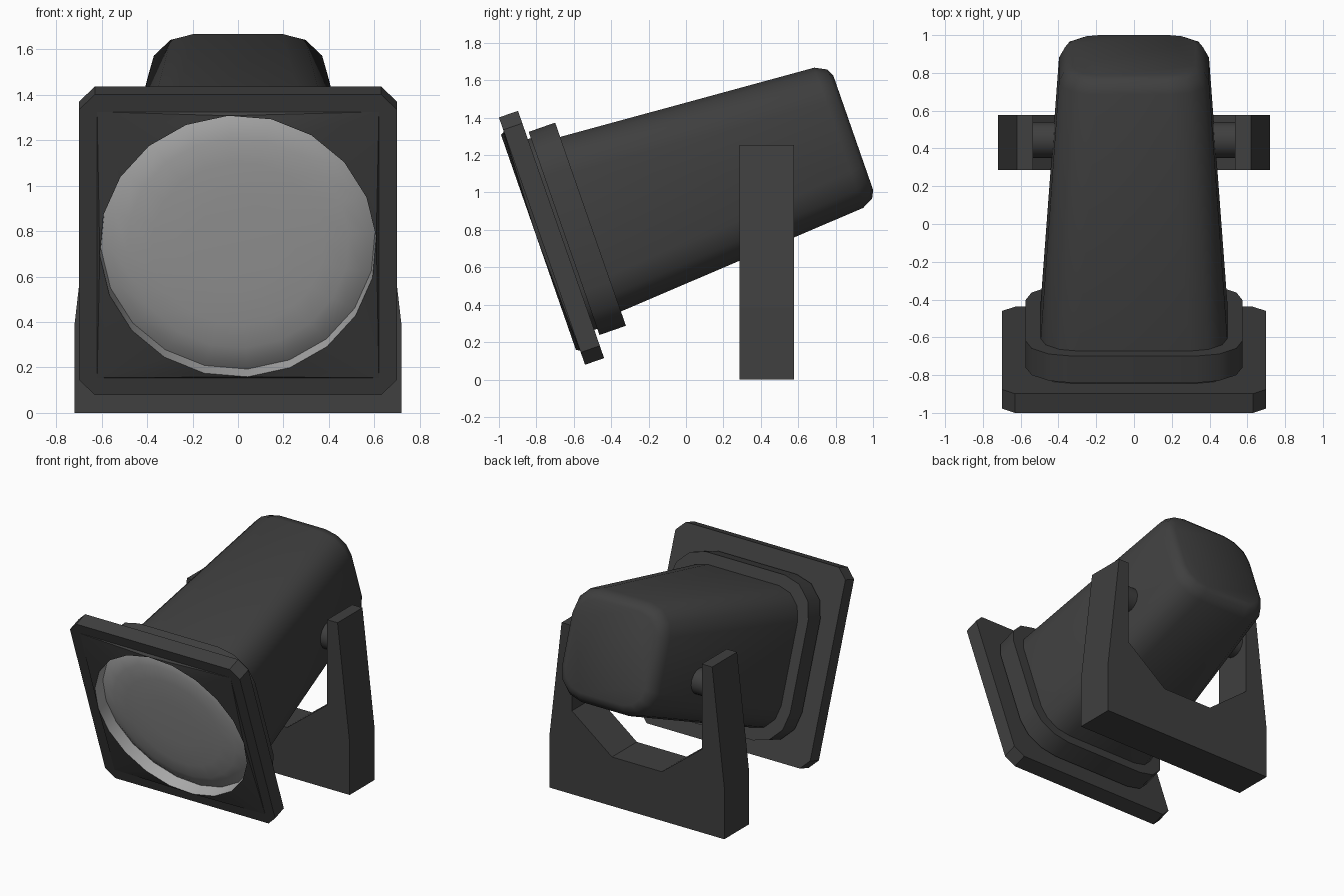
import bpy, bmesh
from math import sin, cos, pi, radians, atan2
from mathutils import Vector

if "Cube" in bpy.data.objects:
    bpy.data.objects.remove(bpy.data.objects["Cube"])

TILT = radians(19.2)
CENTRE = Vector((0, -0.77, 0.74))          # centre of the front frame
UP = Vector((0, -sin(TILT), cos(TILT)))
BACK = Vector((0, cos(TILT), sin(TILT)))


def material(name, v):
    m = bpy.data.materials.new(name)
    m.diffuse_color = (v, v, v, 1)
    m.use_nodes = True
    m.node_tree.nodes["Principled BSDF"].inputs["Base Color"].default_value = m.diffuse_color
    return m


DARK = material("dark_metal", 0.05)
LIGHT = material("lens_grey", 0.4)


def finish(name, bm, mat, smooth=None):
    me = bpy.data.meshes.new(name)
    bm.to_mesh(me)
    bm.free()
    ob = bpy.data.objects.new(name, me)
    bpy.context.collection.objects.link(ob)
    me.materials.append(mat)
    if smooth:
        bpy.ops.object.select_all(action='DESELECT')
        ob.select_set(True)
        bpy.context.view_layer.objects.active = ob
        bpy.ops.object.shade_smooth_by_angle(angle=radians(smooth))
    return ob


# Outlines, counter-clockwise seen from the front
def rounded(h, r, n=3):
    c = h - r
    pts = []
    for q in range(4):
        for k in range(n + 1):
            a = q * pi / 2 + k * pi / 2 / n
            sx = 1 if q in (0, 3) else -1
            sy = 1 if q in (0, 1) else -1
            pts.append((sx * c + r * cos(a), sy * c + r * sin(a)))
    return pts


def circle(r, n=20):
    return [(r * cos(radians(40) + 2 * pi * k / n), r * sin(radians(40) + 2 * pi * k / n)) for k in range(n)]


def angles(pts):
    out = [atan2(p[1], p[0]) for p in pts]
    out.append(out[0] + 2 * pi)
    for i in range(1, len(out) - 1):
        while out[i] < out[i - 1]:
            out[i] += 2 * pi
    return out


# Joins outlines along the tilted axis, listed from back to front
def loft(name, loops, mat, smooth, cap_back=True, cap_front=True):
    bm = bmesh.new()
    rings = [[bm.verts.new(CENTRE + Vector((x, 0, 0)) + UP * t + BACK * s) for x, t in pts]
             for pts, s in loops]
    for (pa, _), (pb, _), a, b in zip(loops, loops[1:], rings, rings[1:]):
        n, m = len(a), len(b)
        if n == m:
            for i in range(n):
                j = (i + 1) % n
                bm.faces.new((a[i], a[j], b[j], b[i]))
            continue
        aa, ab = angles(pa), angles(pb)
        i = j = 0
        while i < n or j < m:
            if j == m or (i < n and aa[i] + aa[i + 1] <= ab[j] + ab[j + 1]):
                bm.faces.new((a[i], a[(i + 1) % n], b[j % m]))
                i += 1
            else:
                bm.faces.new((a[i % n], b[(j + 1) % m], b[j]))
                j += 1
    if cap_back:
        bm.faces.new(rings[0][::-1])
    if cap_front:
        bm.faces.new(rings[-1])
    return finish(name, bm, mat, smooth)


# Tapered lamp housing with rounded back
loft("housing", [(rounded(0.325, 0.15), 1.762), (rounded(0.365, 0.18), 1.742),
                 (rounded(0.397, 0.20), 1.68), (rounded(0.495, 0.20), 0.26)], DARK, 40)

# Collar and the recessed neck joining it to the frame
loft("collar", [(rounded(0.575, 0.25), 0.275), (rounded(0.575, 0.25), 0.125)], DARK, 40)
loft("neck", [(rounded(0.54, 0.23), 0.13), (rounded(0.54, 0.23), 0.10)], DARK, 40)

# Square front frame with clipped corners and a round opening
frame = rounded(0.70, 0.07, 1)
square = [(0.62, 0.62), (-0.62, 0.62), (-0.62, -0.62), (0.62, -0.62)]
# the outline starts at the first corner, so angles line up with the opening
loft("front_frame", [(frame, 0.108), (frame, 0), (square, 0), (circle(0.61), -0.02)],
     DARK, 30, cap_front=False)

# Recessed lens: rim wall and shallow dome
loft("lens", [(circle(0.61), -0.02), (circle(0.605), 0.07), (circle(0.56), 0.045),
              (circle(0.49), 0.025), (circle(0.38), 0.015), (circle(0.2), 0.01)],
     LIGHT, 40, cap_back=False)

# U-shaped yoke
half = [(0.72, 0), (0.72, 0.385), (0.62, 1.255), (0.535, 1.255), (0.535, 0.62), (0.205, 0.365)]
outline = half + [(-x, z) for x, z in reversed(half)]
bm = bmesh.new()
face = bm.faces.new([bm.verts.new((x, 0.285, z)) for x, z in outline])
ext = bmesh.ops.extrude_face_region(bm, geom=[face])
bmesh.ops.translate(bm, vec=(0, 0.293, 0),
                    verts=[v for v in ext["geom"] if isinstance(v, bmesh.types.BMVert)])
bmesh.ops.recalc_face_normals(bm, faces=bm.faces)
finish("yoke", bm, DARK)

# Pivot pins between yoke and housing
for side, label in ((1, "right"), (-1, "left")):
    bpy.ops.mesh.primitive_cylinder_add(vertices=16, radius=0.095, depth=0.17,
                                        location=(side * 0.465, 0.445, 1.05), rotation=(0, pi / 2, 0))
    pin = bpy.context.object
    pin.name = "pivot_pin_" + label
    pin.data.materials.append(DARK)
    bpy.ops.object.shade_smooth_by_angle(angle=radians(40))
